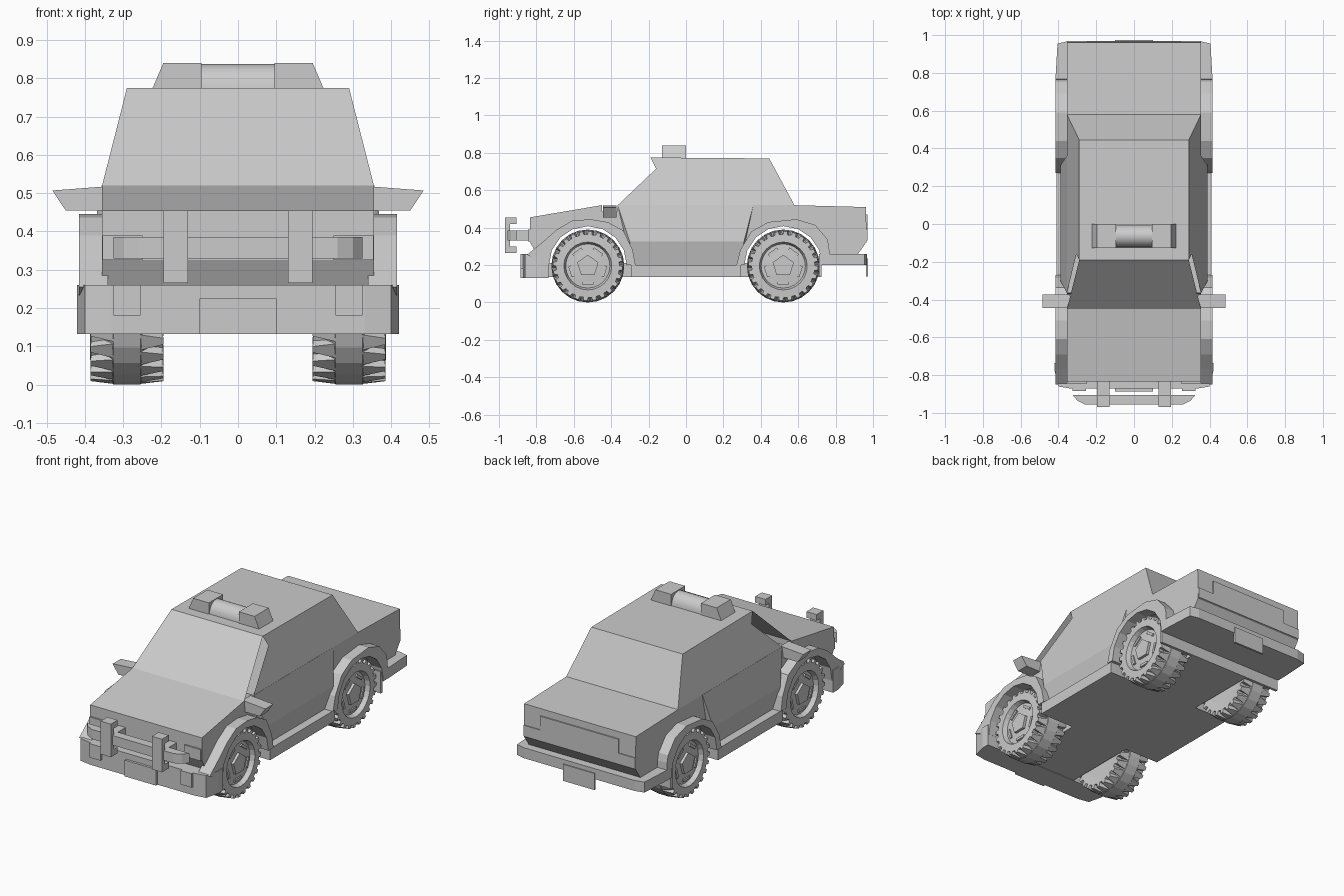
import bpy, bmesh, math
from mathutils import Vector, Matrix

if "Cube" in bpy.data.objects:
    bpy.data.objects.remove(bpy.data.objects["Cube"])


def finish(name, bm):
    bmesh.ops.recalc_face_normals(bm, faces=bm.faces[:])
    me = bpy.data.meshes.new(name)
    bm.to_mesh(me)
    bm.free()
    ob = bpy.data.objects.new(name, me)
    bpy.context.collection.objects.link(ob)
    return ob


def add_hull(bm, pts):
    vs = [bm.verts.new(p) for p in pts]
    r = bmesh.ops.convex_hull(bm, input=vs)
    junk = [v for v in r["geom_interior"] + r["geom_unused"] if isinstance(v, bmesh.types.BMVert)]
    bmesh.ops.delete(bm, geom=list(set(junk)), context='VERTS')


def hull(name, pts):
    bm = bmesh.new()
    add_hull(bm, pts)
    bmesh.ops.dissolve_limit(bm, angle_limit=0.01, verts=bm.verts[:], edges=bm.edges[:])
    return finish(name, bm)


def box(name, x0, x1, y0, y1, z0, z1):
    return hull(name, [(x, y, z) for x in (x0, x1) for y in (y0, y1) for z in (z0, z1)])


def prism(name, prof, x0, x1):
    # side profile (y, z) extruded across x
    bm = bmesh.new()
    f = bm.faces.new([bm.verts.new((x0, y, z)) for y, z in prof])
    r = bmesh.ops.extrude_face_region(bm, geom=[f])
    vs = [v for v in r["geom"] if isinstance(v, bmesh.types.BMVert)]
    bmesh.ops.translate(bm, vec=(x1 - x0, 0, 0), verts=vs)
    return finish(name, bm)


def mirrored(ob):
    m = ob.modifiers.new("Mirror", 'MIRROR')
    c = Vector(ob.location)
    ob.data.transform(Matrix.Translation(c))
    ob.location = (0, 0, 0)
    return ob


WHEELS = {"front": -0.525, "rear": 0.52}


def arch(cy, r=0.213, n=8):
    # wheel opening from the rear side over to the front side
    return [(cy + r * math.cos(math.pi * i / n), 0.2 + r * math.sin(math.pi * i / n)) for i in range(n + 1)]


# main body shell with wheel openings
shell = [(-.835, .455), (-.45, .52), (-.45, .485), (-.37, .485), (-.365, .52), (.58, .52),
         (.962, .51), (.966, .325), (.92, .26), (.735, .26)]
shell += arch(WHEELS["rear"]) + arch(WHEELS["front"]) + [(-.74, .26), (-.8, .26), (-.835, .325)]
prism("body_shell", shell, -.355, .355)

# doors, creased at mid height
mirrored(hull("door", [(.34, -.365, .52), (.34, .36, .52), (.356, -.365, .52), (.356, .36, .52),
                       (.39, -.3, .325), (.39, .31, .325), (.362, -.29, .2), (.362, .29, .2),
                       (.34, -.29, .2), (.34, .29, .2)]))

# cabin: open shell with windscreen standing ahead of the side panels
half = [(.355, -.45, .52), (.355, -.365, .52), (.305, -.16, .715), (.29, -.19, .775),
        (.29, .445, .77), (.355, .58, .52)]
bm = bmesh.new()
R = [bm.verts.new(p) for p in half]
L = [bm.verts.new((-x, y, z)) for x, y, z in half]
bm.faces.new([R[0], R[3], L[3], L[0]])
bm.faces.new([R[3], R[4], L[4], L[3]])
bm.faces.new([R[4], R[5], L[5], L[4]])
bm.faces.new([R[1], R[5], R[4], R[3], R[2]])
bm.faces.new([L[1], L[2], L[3], L[4], L[5]])
finish("cabin", bm)

# wheel arch flares
outer = {"front": [(-.27, .2), (-.285, .28), (-.335, .385), (-.42, .43), (-.51, .445),
                   (-.61, .437), (-.69, .39), (-.77, .32), (-.85, .255)],
         "rear": [(.77, .2), (.765, .3), (.755, .34), (.69, .415), (.59, .445),
                  (.44, .43), (.35, .38), (.29, .28), (.27, .2)]}
for end, cy in WHEELS.items():
    mirrored(prism(end + "_wheel_arch", outer[end] + arch(cy, .208)[::-1], .34, .415))

# floor and sills
box("floor", -.19, .19, -.75, .72, .135, .21)
box("sills", -.41, .41, -.295, .295, .135, .2)

# bumpers with tapered corners
hull("front_bumper", [(s * x, y, z) for s in (-1, 1) for z in (.132, .26)
                      for x, y in ((.42, -.735), (.42, -.78), (.4, -.86), (.33, -.872))])
hull("rear_bumper", [(s * x, y, z) for s in (-1, 1) for z in (.2, .26)
                     for x, y in ((.415, .725), (.415, .78), (.405, .955), (.35, .968))])
box("rear_apron", -.41, .41, .71, .725, .135, .26)
mirrored(box("bumper_block", .255, .325, -.885, -.86, .18, .26))
box("front_plate", -.1, .1, -.886, -.868, .132, .225)
box("rear_plate", -.1, .1, .962, .974, .14, .235)

# lights
mirrored(box("headlight", .25, .354, -.845, -.82, .325, .39))
mirrored(box("tail_light", .25, .354, .95, .97, .33, .39))
box("boot_panel", -.25, .25, .955, .97, .33, .47)

# bull bar: cross bar, posts and brackets
hull("bull_bar", [(s * x, y, z) for s in (-1, 1) for z in (.33, .385)
                  for x, y in ((.325, -.905), (.3, -.935), (.25, -.935), (.25, -.905))]
     + [(s * .26, -.955, z) for s in (-1, 1) for z in (.33, .385)])
mirrored(prism("bull_bar_post", [(-.968, .265), (-.968, .455), (-.907, .455), (-.907, .42), (-.94, .42),
                                 (-.94, .3), (-.907, .3), (-.907, .265)], .13, .195))
mirrored(box("bull_bar_bracket", .13, .195, -.92, -.82, .33, .385))

# door mirrors
mirrored(hull("door_mirror", [(x, y, z) for y in (-.445, -.372)
                              for x, z in ((.34, .518), (.485, .507), (.45, .455), (.34, .455))]))

# roof light bar: sloped end pods and rounded middle
mirrored(hull("light_pod", [(x, y, z) for y in (-.128, 0)
                            for x, z in ((.095, .77), (.225, .77), (.195, .84), (.095, .84))]))
bm = bmesh.new()
add_hull(bm, [(x, -.064 + .06 * math.cos(math.pi * i / 10), .772 + .065 * math.sin(math.pi * i / 10))
              for x in (-.096, .096) for i in range(11)])
bmesh.ops.dissolve_limit(bm, angle_limit=0.01, verts=bm.verts[:], edges=bm.edges[:])
lamp = finish("light_middle", bm)
for p in lamp.data.polygons:
    p.use_smooth = abs(p.normal.x) < .5 and p.normal.z > -.5


def wheel_mesh():
    bm = bmesh.new()

    def rim(r, u, n):
        return [bm.verts.new((u, r * math.sin(2 * math.pi * k / n), r * math.cos(2 * math.pi * k / n)))
                for k in range(n)]

    # tyre and rim dish turned around the axle
    prof = [(.12, -.09), (.165, -.094), (.17, -.06), (.195, -.035), (.195, .035), (.17, .06),
            (.17, .094), (.128, .096), (.118, .07), (.05, .075)]
    n = 24
    rings = [rim(r, u, n) for r, u in prof]
    for a, b in zip(rings, rings[1:]):
        for k in range(n):
            bm.faces.new([a[k], a[(k + 1) % n], b[(k + 1) % n], b[k]])
    bm.faces.new(rings[0])
    bm.faces.new(rings[-1])
    # tread teeth
    for k in range(24):
        for s in (-1, 1):
            pts = []
            for r, u, d in ((.194, .03, .12), (.165, .05, .12), (.186, .095, .05), (.164, .094, .08)):
                for t in (-d, d):
                    a = 2 * math.pi * (k + (.25 if s > 0 else .75)) / 24 + t
                    pts.append((s * u, r * math.sin(a), r * math.cos(a)))
            add_hull(bm, pts)
    # five-sided hub and five lugs
    add_hull(bm, [(u, .06 * math.sin(k * 1.2566), .06 * math.cos(k * 1.2566)) for u in (.06, .09) for k in range(5)])
    for k in range(5):
        rot = Matrix.Rotation(k * 1.2566 + .63, 3, 'X')
        add_hull(bm, [rot @ Vector((u, y, z)) for u in (.06, .08) for y in (-.03, .03) for z in (.085, .1)])
    return finish("front_wheel_right", bm)


# four wheels sharing one mesh
first = wheel_mesh()
for end, cy in WHEELS.items():
    for side, s in (("right", 1), ("left", -1)):
        ob = first
        if (end, side) != ("front", "right"):
            ob = bpy.data.objects.new(end + "_wheel_" + side, first.data)
            bpy.context.collection.objects.link(ob)
        ob.location = (s * .29, cy, .195)
        ob.rotation_euler = (0, 0, 0 if s > 0 else math.pi)
